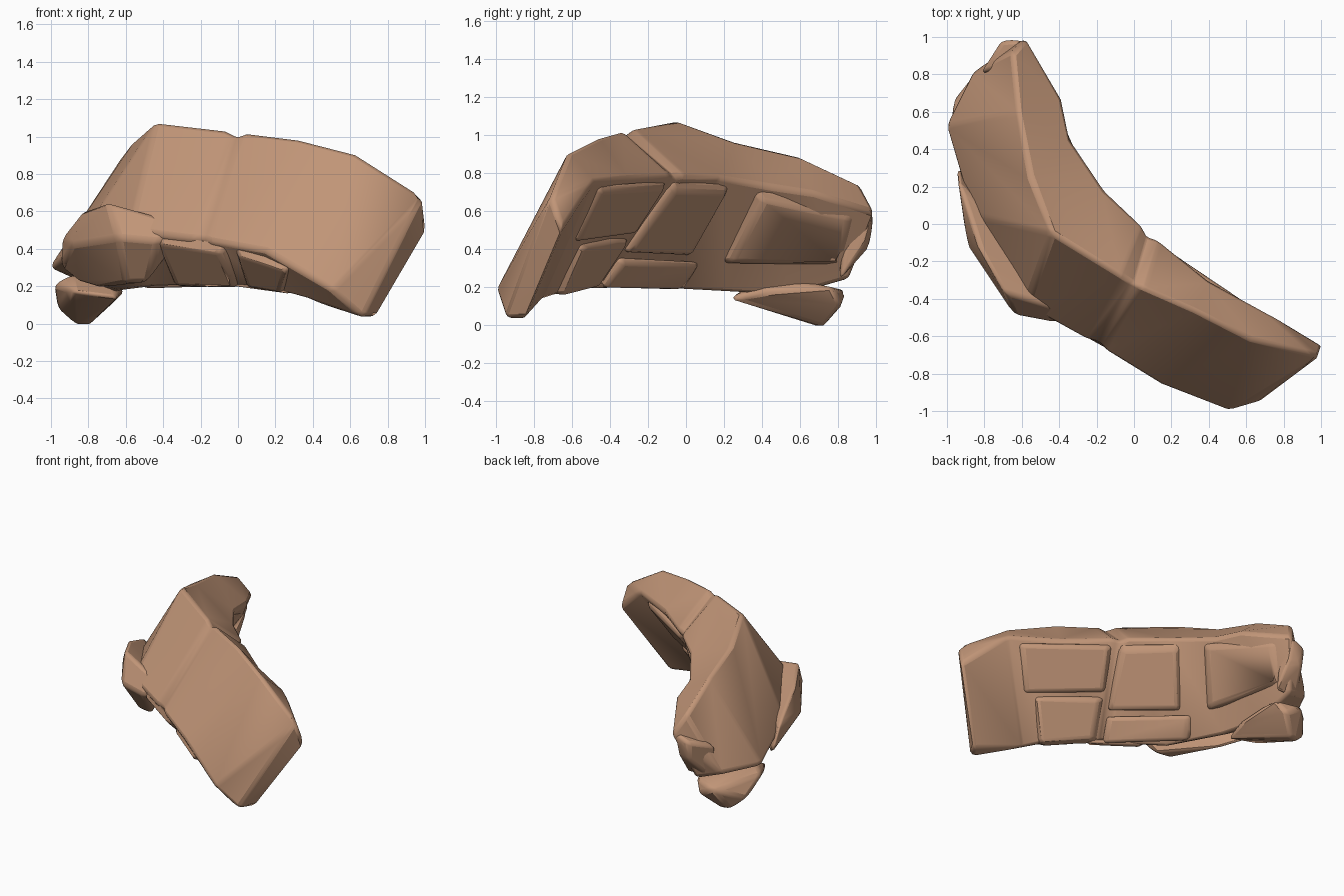
import bpy
import bmesh
import math
import random
from mathutils import Vector

random.seed(4)
default_cube = bpy.data.objects.get("Cube")
if default_cube:
    bpy.data.objects.remove(default_cube, do_unlink=True)

# One sandstone colour
stone = bpy.data.materials.new("warm sandstone")
stone.use_nodes = True
stone_colour = (0.53, 0.30, 0.185, 1)
stone.diffuse_color = stone_colour
shader = stone.node_tree.nodes["Principled BSDF"]
shader.inputs["Base Color"].default_value = stone_colour
shader.inputs["Roughness"].default_value = 0.9

# Four long edges of the leaning arch, from the front end to the back end
ridge = [(.99, -.71, .68), (.63, -.62, .91), (.32, -.46, .99), (0, -.32, 1.03),
         (-.44, -.05, 1.08), (-.55, .25, .97), (-.62, .6, .89), (-.65, .92, .74)]
inner = [(1.01, -.65, .51), (.73, -.48, .76), (.4, -.3, .77), (.08, -.04, .79),
         (-.15, .18, .78), (-.34, .46, .73), (-.38, .66, .7), (-.58, 1, .59)]
base = [(.73, -.85, .03), (.36, -.76, .13), (.18, -.6, .18), (-.1, -.45, .2),
        (-.45, -.2, .19), (-.62, .2, .17), (-.68, .55, .15), (-.68, .86, .24)]
outer = [(.67, -.95, .03), (.5, -1, .18), (.14, -.86, .39), (-.2, -.65, .45),
         (-.58, -.44, .5), (-.87, .05, .42), (-1.01, .53, .3), (-.87, .81, .3)]
edges = [ridge, inner, base, outer]


def along(edge, u):
    """Point at station u of a long edge."""
    i = max(0, min(int(u), len(edge) - 2))
    return Vector(edge[i]).lerp(Vector(edge[i + 1]), u - i)


def finish(bm, name, bevel):
    """Turn a bmesh into a stone with softened edges."""
    bmesh.ops.recalc_face_normals(bm, faces=bm.faces)
    mesh = bpy.data.meshes.new(name)
    bm.to_mesh(mesh)
    bm.free()
    mesh.materials.append(stone)
    obj = bpy.data.objects.new(name, mesh)
    bpy.context.collection.objects.link(obj)
    mod = obj.modifiers.new("worn edges", "BEVEL")
    mod.width = bevel
    mod.segments = 2
    mod.limit_method = "ANGLE"
    mod.angle_limit = math.radians(18)
    bpy.ops.object.select_all(action="DESELECT")
    obj.select_set(True)
    bpy.context.view_layer.objects.active = obj
    bpy.ops.object.shade_smooth_by_angle(angle=math.radians(30))


def rock(name, points, bevel=0.025):
    """Convex stone around a few corner points."""
    bm = bmesh.new()
    for p in points:
        bm.verts.new(p)
    hull = bmesh.ops.convex_hull(bm, input=bm.verts)
    spare = {v for v in hull["geom_interior"] + hull["geom_unused"]
             if isinstance(v, bmesh.types.BMVert)}
    bmesh.ops.delete(bm, geom=list(spare), context="VERTS")
    bmesh.ops.dissolve_limit(bm, angle_limit=math.radians(7),
                             verts=bm.verts, edges=bm.edges)
    finish(bm, name, bevel)


def body(name, stations, crack):
    """Closed skin over the four long edges, pinched at the crack."""
    bm = bmesh.new()
    rings = []
    for u in stations:
        corners = [along(e, u) for e in edges]
        centre = sum(corners, Vector()) / len(corners)
        pinch = 0.06 if u == crack else 0
        rings.append([bm.verts.new(c.lerp(centre, pinch)) for c in corners])
    for a, b in zip(rings, rings[1:]):
        for i in range(len(edges)):
            bm.faces.new((a[i - 1], a[i], b[i], b[i - 1]))
    bm.faces.new(rings[0])
    bm.faces.new(rings[-1])
    bmesh.ops.triangulate(bm, faces=bm.faces)
    bmesh.ops.dissolve_limit(bm, angle_limit=math.radians(4),
                             verts=bm.verts, edges=bm.edges)
    finish(bm, name, 0.025)


def slab(name, top, bottom, start, end, high, low, lift):
    """Raised, slightly irregular stone on the face between two long edges."""
    def spot(u, w):
        return along(top, u).lerp(along(bottom, u), w)
    mid_u, mid_w = (start + end) / 2, (high + low) / 2
    middle = spot(mid_u, mid_w)
    normal = (spot(end, mid_w) - spot(start, mid_w)).cross(
        spot(mid_u, low) - spot(mid_u, high)).normalized()
    core = sum((along(e, mid_u) for e in edges), Vector()) / len(edges)
    if normal.dot(middle - core) < 0:
        normal.negate()
    points = []
    for u in (start, end):
        for w in (high, low):
            p = spot(u, w)
            points.append(p - normal * 0.02)
            points.append(p.lerp(middle, random.uniform(0.08, 0.25)) + normal * lift)
    rock(name, points, 0.02)


# Main body with a crack across the top
body("arch_body", (0, 1, 2, 2.85, 3, 3.15, 4, 5, 6, 7), 3)

# Masonry-like stones on the hollow side
slab("inner_stone_front_upper", inner, base, 1.15, 2.9, 0.05, 0.52, 0.025)
slab("inner_stone_front_lower", inner, base, 1.4, 2.9, 0.54, 1, 0.03)
slab("inner_stone_middle", inner, base, 2.95, 4.3, 0.05, 0.7, 0.025)
slab("inner_stone_middle_lower", inner, base, 2.95, 4.5, 0.74, 1, 0.025)
slab("inner_stone_back", inner, base, 4.7, 6.8, 0.05, 0.76, 0.025)

# Low stones along the underside of the front
slab("under_stone_front", outer, base, 1.6, 2.5, 0.05, 1, 0.025)
slab("under_stone_middle", outer, base, 2.6, 3.7, 0.05, 1, 0.025)

# Ledge wrapped around the outer bend
rock("side_ledge", [
    (-.95, .32, .3), (-.94, .22, .46), (-.89, -.12, .42), (-.83, -.12, .6),
    (-.64, -.49, .46), (-.69, -.37, .65), (-.43, -.53, .44), (-.25, -.5, .53),
    (-.48, -.35, .22), (-.6, -.33, .22), (-.75, .05, .19), (-.85, .2, .22)])

# Foot under the back end
rock("back_foot", [
    (-.99, .5, .21), (-.97, .66, .08), (-.87, .71, -.01), (-.8, .73, -.01),
    (-.61, .4, .17), (-.64, .23, .14), (-.88, .27, .17), (-.68, .82, .1),
    (-.82, .85, .18), (-.62, .77, .2), (-.7, .45, .26), (-.9, .45, .26)])

# Chip stuck to the tip of the back end
rock("back_chip", [
    (-.6, .99, .6), (-.7, .97, .42), (-.71, .98, .56), (-.78, .81, .24),
    (-.59, .81, .24), (-.6, .94, .42), (-.82, .81, .5), (-.6, .85, .6)])
